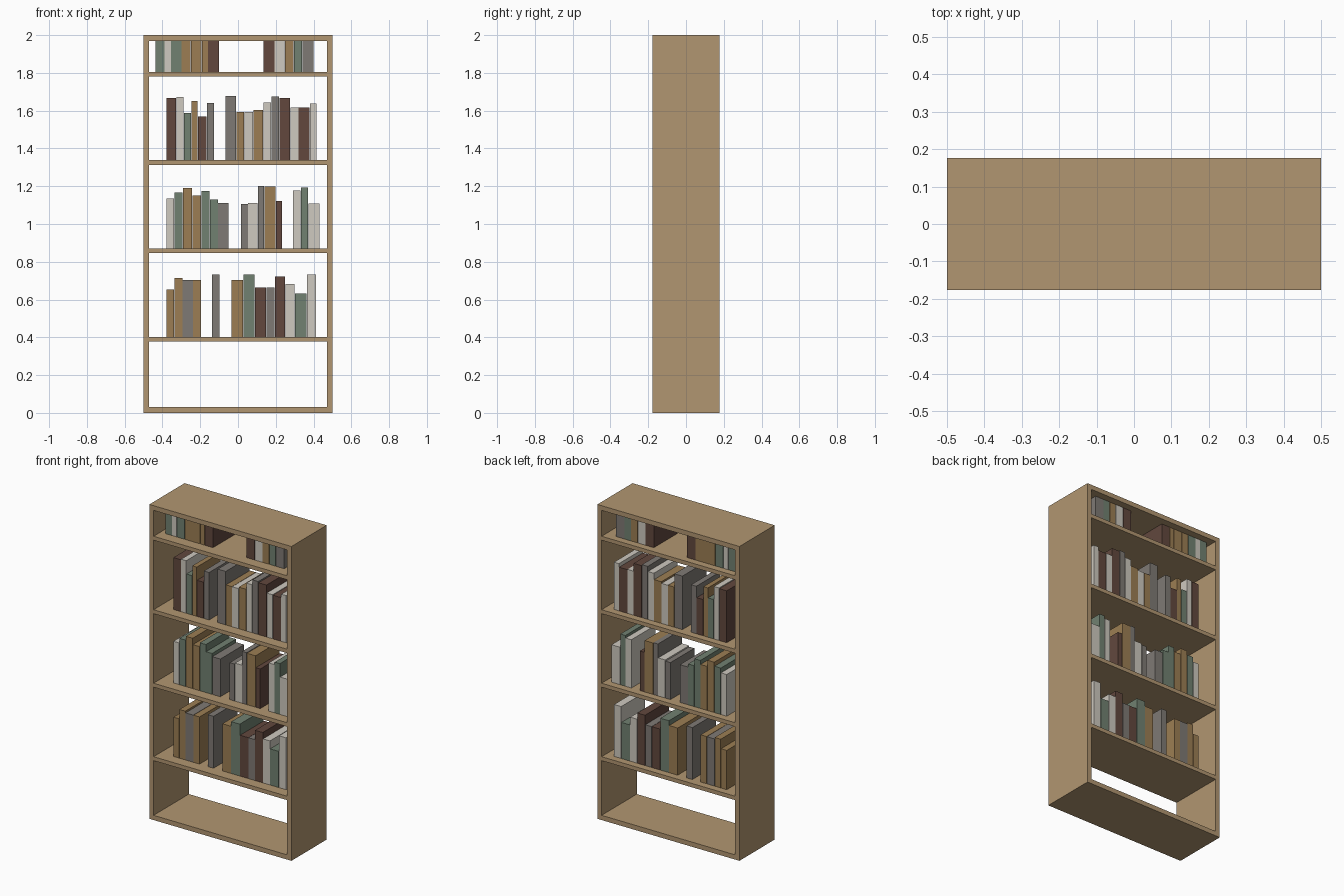
import bpy

if "Cube" in bpy.data.objects:
    bpy.data.objects.remove(bpy.data.objects["Cube"])

W, D, H, T = 1.0, 0.354, 2.0, 0.03
SHELF_T = 0.025


def material(name, rgb):
    m = bpy.data.materials.new(name)
    lin = [(c / 255) ** 2.2 for c in rgb]
    m.diffuse_color = (*lin, 1)
    m.use_nodes = True
    m.node_tree.nodes["Principled BSDF"].inputs["Base Color"].default_value = m.diffuse_color
    return m


MATS = {
    "wood": material("wood", (176, 149, 112)),
    "t": material("tan_cover", (155, 125, 84)),
    "m": material("maroon_cover", (98, 73, 64)),
    "g": material("grey_cover", (126, 121, 116)),
    "w": material("cream_cover", (205, 200, 190)),
    "e": material("green_cover", (112, 128, 112)),
}


def box(name, lo, hi, mat):
    verts = [(x, y, z) for x in (lo[0], hi[0]) for y in (lo[1], hi[1]) for z in (lo[2], hi[2])]
    faces = [(0, 1, 3, 2), (4, 6, 7, 5), (0, 4, 5, 1), (2, 3, 7, 6), (0, 2, 6, 4), (1, 5, 7, 3)]
    me = bpy.data.meshes.new(name)
    me.from_pydata(verts, [], faces)
    me.materials.append(MATS[mat])
    ob = bpy.data.objects.new(name, me)
    bpy.context.collection.objects.link(ob)


# Open frame: sides, top and bottom
y = D / 2
box("left_side", (-W / 2, -y, 0), (-W / 2 + T, y, H), "wood")
box("right_side", (W / 2 - T, -y, 0), (W / 2, y, H), "wood")
box("bottom_panel", (-W / 2 + T, -y, 0), (W / 2 - T, y, T), "wood")
box("top_panel", (-W / 2 + T, -y, H - T), (W / 2 - T, y, H), "wood")

# Books per shelf: runs of (start x, [(cover, width, height in hundredths)])
ROWS = [
    [(-0.38, "t4.2,25 t4.4,31 g5.6,30 t4.4,30"), (-0.138, "g4.2,33"),
     (-0.035, "t6.2,30 e6.2,33 m6,26 g4.6,26 m5.6,32 w5,28 e6.2,23 w5.2,33")],
    [(-0.38, "w4.2,26.5 e4.6,29.5 t4.9,32 t4.9,28 e4.4,30.5 e4.4,26 g5.8,24"),
     (0.016, "g3.7,23.5 w5.1,24.2 g3.4,33 t6.2,32.7 m3.3,25.2"),
     (0.291, "w4.2,30.7 e3.8,32.3 w6.2,23.8")],
    [(-0.38, "m5.4,33 w3.8,33.4 e4.1,25 t3.3,31.3 m4.8,23 g3.9,30.2"),
     (-0.068, "g5.8,34 t4.4,25.5 w4.6,25.5 t5.3,26.5 w4.3,30.5 g4.3,33.7 m5.8,33 w4.3,28 m5.9,27.8 w3.7,30")],
    [(-0.437, "e4.8,16.6 w3.4,16.6 e5.6,16.6 t4.8,16.6 t6,16.6 t3.2,16.6 m6,16.6"),
     (0.133, "m6,16.6 w5.5,16.6 t4.7,16.6 e4.6,16.6 g6.1,16.6")],
]
for r, runs in enumerate(ROWS):
    # Shelf board
    top = 0.403 + r * 0.4675
    box(f"shelf_{r + 1}", (-W / 2 + T, -y, top - SHELF_T), (W / 2 - T, y, top), "wood")
    # Books standing on the shelf
    n = 0
    for x, run in runs:
        for item in run.split():
            w, h = (float(v) / 100 for v in item[1:].split(","))
            n += 1
            box(f"book_{r + 1}_{n}", (x + 0.001, -0.108, top), (x + w - 0.001, 0.132, top + h), item[0])
            x += w
